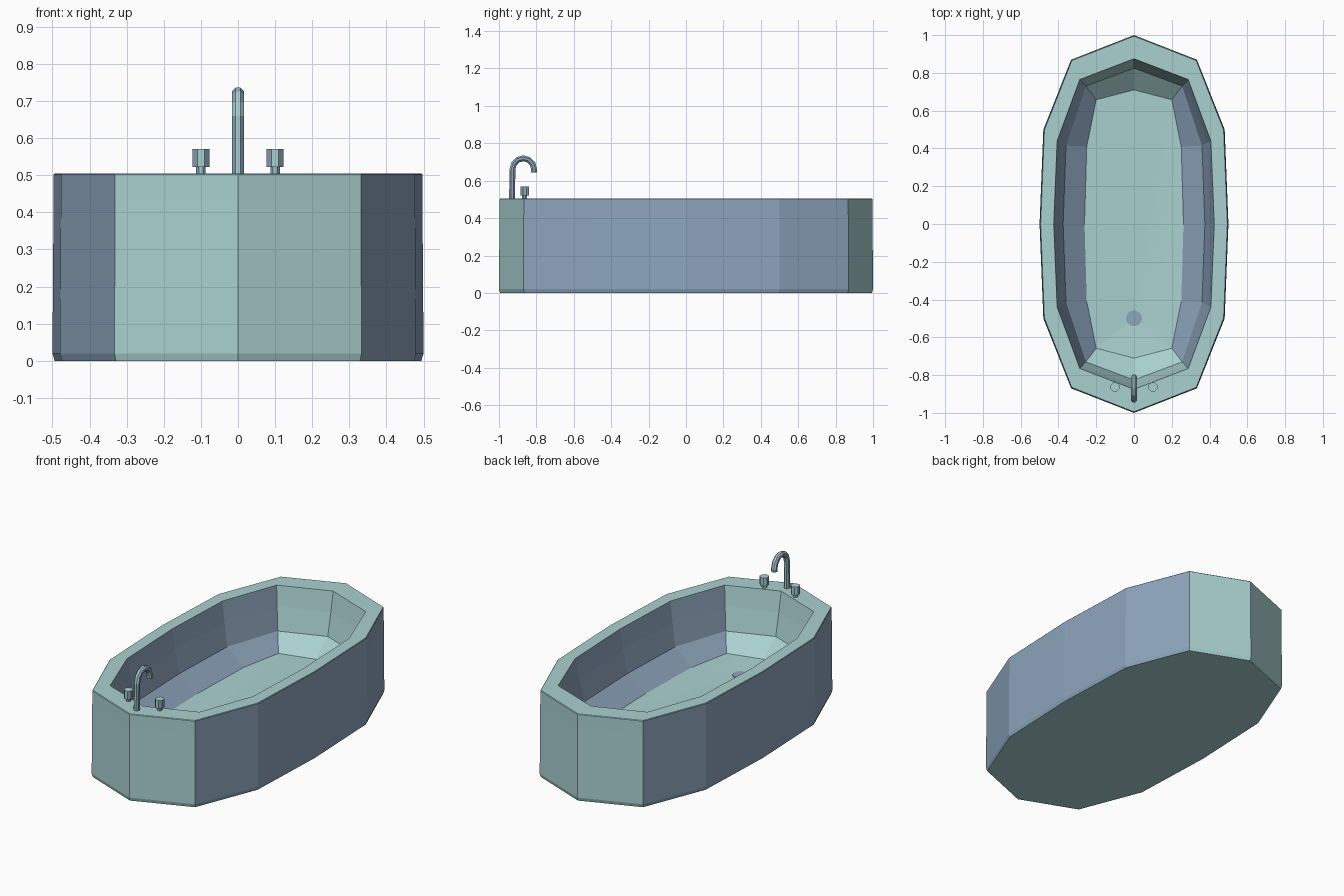
import bpy, bmesh, math
from mathutils import Vector

if "Cube" in bpy.data.objects:
    bpy.data.objects.remove(bpy.data.objects["Cube"])


def make_mat(name, col):
    m = bpy.data.materials.new(name)
    m.diffuse_color = (*col, 1)
    m.use_nodes = True
    m.node_tree.nodes["Principled BSDF"].inputs["Base Color"].default_value = m.diffuse_color
    return m


TEAL = make_mat("pale teal", (0.40, 0.64, 0.63))
BLUE = make_mat("slate blue", (0.27, 0.38, 0.51))


def finish(name, bm, blue_all=False):
    """Sideways-facing faces are blue, the rest teal."""
    bmesh.ops.recalc_face_normals(bm, faces=bm.faces[:])
    bm.normal_update()
    for f in bm.faces:
        n = f.normal
        f.material_index = int(blue_all or (abs(n.x) > abs(n.y) and abs(n.x) > 0.45))
    me = bpy.data.meshes.new(name)
    bm.to_mesh(me)
    bm.free()
    me.materials.append(TEAL)
    me.materials.append(BLUE)
    ob = bpy.data.objects.new(name, me)
    bpy.context.collection.objects.link(ob)
    return ob


def bridge(bm, a, b):
    n = len(a)
    for i in range(n):
        bm.faces.new((a[i], a[(i + 1) % n], b[(i + 1) % n], b[i]))


def full_ring(q):
    """Mirror a quarter outline (end tip to side) to a closed 12-gon."""
    right = q + [(x, -y) for x, y in q[-2::-1]]
    return right + [(-x, y) for x, y in right[-2:0:-1]]


def shrink(q, d):
    return [(x * (1 - 2 * d), y * (1 - d)) for x, y in q]


# Tub shell: stacked outlines, outside up and inside down
outer = [(0, 1), (0.333, 0.87), (0.48, 0.5), (0.5, 0)]
lip = [(0, 0.875), (0.287, 0.765), (0.407, 0.44), (0.425, 0)]
waist = [(0, 0.825), (0.255, 0.73), (0.36, 0.415), (0.375, 0)]
base = [(0, 0.71), (0.2, 0.658), (0.25, 0.41), (0.262, 0)]
mid = [(a[0] * .58 + b[0] * .42, a[1] * .58 + b[1] * .42) for a, b in zip(lip, waist)]
levels = [(0.0, shrink(outer, 0.006)), (0.02, outer), (0.43, shrink(outer, 0.003)),
          (0.502, shrink(outer, 0.003)), (0.505, shrink(outer, 0.006)),
          (0.505, lip), (0.39, mid), (0.26, waist), (0.172, base)]
bm = bmesh.new()
rings = [[bm.verts.new((x, y, z)) for x, y in full_ring(q)] for z, q in levels]
for a, b in zip(rings, rings[1:]):
    bridge(bm, a, b)
bm.faces.new(rings[0])
centre = bm.verts.new((0, -0.5, 0.157))
for i, v in enumerate(rings[-1]):
    bm.faces.new((v, rings[-1][(i + 1) % 12], centre))
finish("tub", bm)


def cylinder(bm, x, y, r, z0, z1, n):
    lo, hi = ([bm.verts.new((x + r * math.cos(2 * math.pi * (i + .5) / n),
                             y + r * math.sin(2 * math.pi * (i + .5) / n), z))
               for i in range(n)] for z in (z0, z1))
    bridge(bm, lo, hi)
    bm.faces.new(lo)
    bm.faces.new(hi)


# Drain disc
bm = bmesh.new()
cylinder(bm, 0, -0.5, 0.042, 0.155, 0.163, 16)
finish("drain", bm, True)

# Tap knobs
for side, x in (("left", -0.1), ("right", 0.1)):
    bm = bmesh.new()
    cylinder(bm, x, -0.863, 0.014, 0.5, 0.523, 8)
    cylinder(bm, x, -0.863, 0.025, 0.522, 0.57, 8)
    finish(side + "_knob", bm)

# Spout: tube swept along a hook in the yz plane
path = [(-0.93, 0.5, 0)]
for i in range(7):
    t = math.pi * i / 6
    path.append((-0.87 - 0.058 * math.cos(t), 0.66 + 0.06 * math.sin(t), t))
path.append((-0.812, 0.645, math.pi))
bm = bmesh.new()
tube = []
for y, z, t in path:
    across = Vector((0, -math.cos(t), math.sin(t)))
    tube.append([bm.verts.new(Vector((0, y, z)) + 0.017 * (
        Vector((1, 0, 0)) * math.cos(math.tau * (k + .5) / 8) + across * math.sin(math.tau * (k + .5) / 8)))
        for k in range(8)])
for a, b in zip(tube, tube[1:]):
    bridge(bm, a, b)
bm.faces.new(tube[0])
bm.faces.new(tube[-1])
finish("spout", bm)
